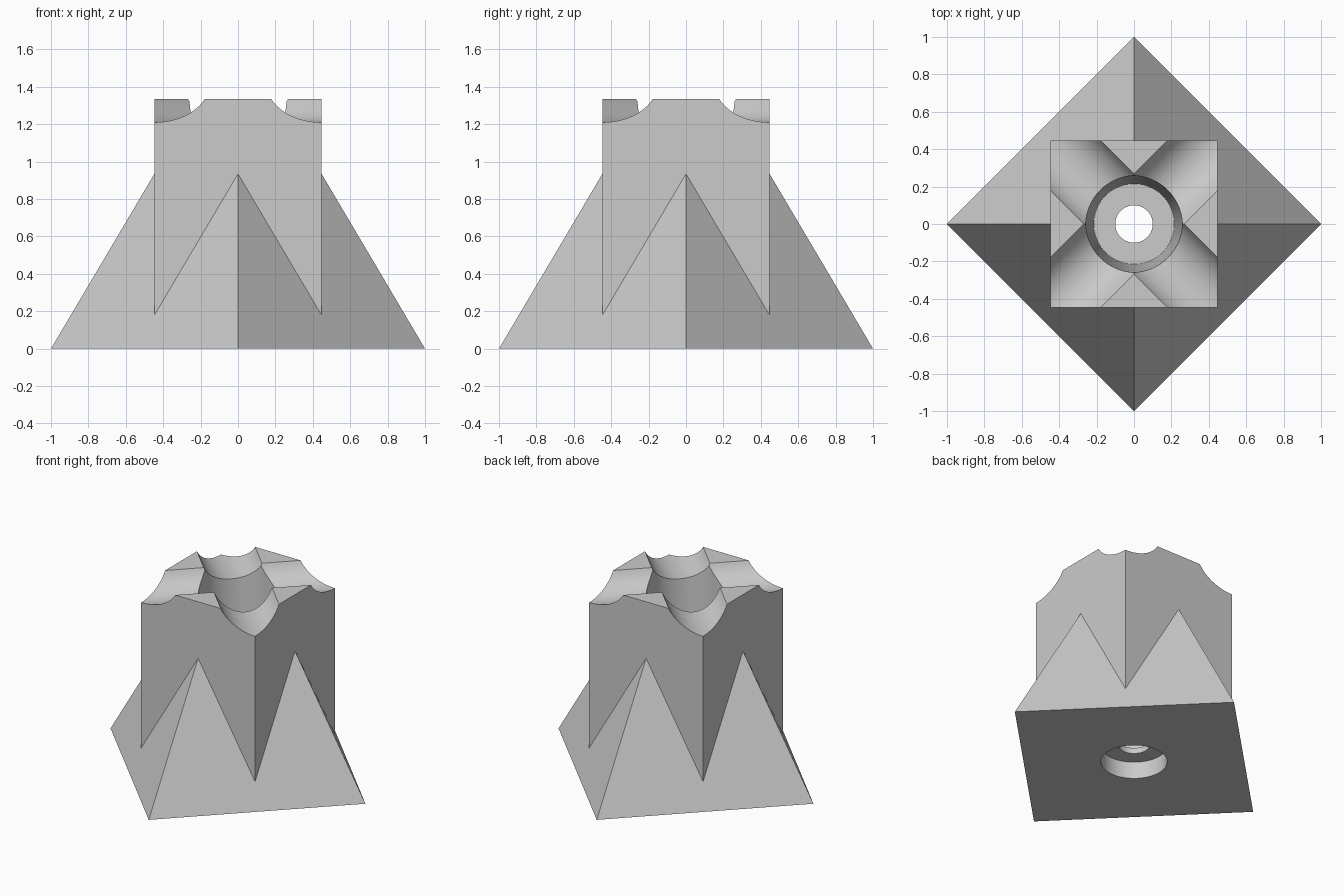
import bpy
import math

cube = bpy.data.objects.get("Cube")
if cube:
    bpy.data.objects.remove(cube, do_unlink=True)

TOP = 1.335      # block top
HALF = 0.447     # block half width
APEX = 1.69      # height at which the pyramid sides would meet

grey = bpy.data.materials.new("light grey")
grey.use_nodes = True
colour = (0.6, 0.6, 0.6, 1.0)
grey.diffuse_color = colour
grey.node_tree.nodes["Principled BSDF"].inputs["Base Color"].default_value = colour


def tapered(name, r1, r2, z1, z2, sides=64):
    """Upright cone or cylinder between two heights."""
    bpy.ops.mesh.primitive_cone_add(vertices=sides, radius1=r1, radius2=r2,
                                    depth=z2 - z1, location=(0, 0, (z1 + z2) / 2))
    obj = bpy.context.object
    obj.name = name
    return obj


def combine(body, tool, operation):
    """Apply a boolean to the body and discard the tool."""
    mod = body.modifiers.new(tool.name, 'BOOLEAN')
    mod.operation = operation
    mod.solver = 'EXACT'
    mod.object = tool
    bpy.ops.object.select_all(action='DESELECT')
    bpy.context.view_layer.objects.active = body
    body.select_set(True)
    bpy.ops.object.modifier_apply(modifier=mod.name)
    bpy.data.objects.remove(tool, do_unlink=True)


# Pyramid foot, its upper part hidden in the block
stand = tapered("pyramid_stand", 1, 1 - 1 / APEX, 0, 1, sides=4)

# Square block rising out of the foot
bpy.ops.mesh.primitive_cube_add(size=1, location=(0, 0, (TOP + 0.05) / 2))
block = bpy.context.object
block.name = "block"
block.scale = (2 * HALF, 2 * HALF, TOP - 0.05)
combine(stand, block, 'UNION')

# Two crossing round grooves along the diagonals
for angle in (45, 135):
    bpy.ops.mesh.primitive_cylinder_add(
        vertices=64, radius=0.207, depth=3, location=(0, 0, 1.417),
        rotation=(math.pi / 2, 0, math.radians(angle)))
    groove = bpy.context.object
    groove.name = "groove"
    combine(stand, groove, 'DIFFERENCE')

# Tapered socket, drain hole and recess underneath
combine(stand, tapered("socket", 0.215, 0.266, 0.16, 1.5), 'DIFFERENCE')
combine(stand, tapered("recess", 0.213, 0.213, -0.1, 0.12), 'DIFFERENCE')
combine(stand, tapered("drain_hole", 0.1, 0.1, -0.2, 0.5), 'DIFFERENCE')

stand.data.materials.clear()
stand.data.materials.append(grey)
for face in stand.data.polygons:
    face.material_index = 0
bpy.ops.object.shade_smooth_by_angle(angle=math.radians(25))
